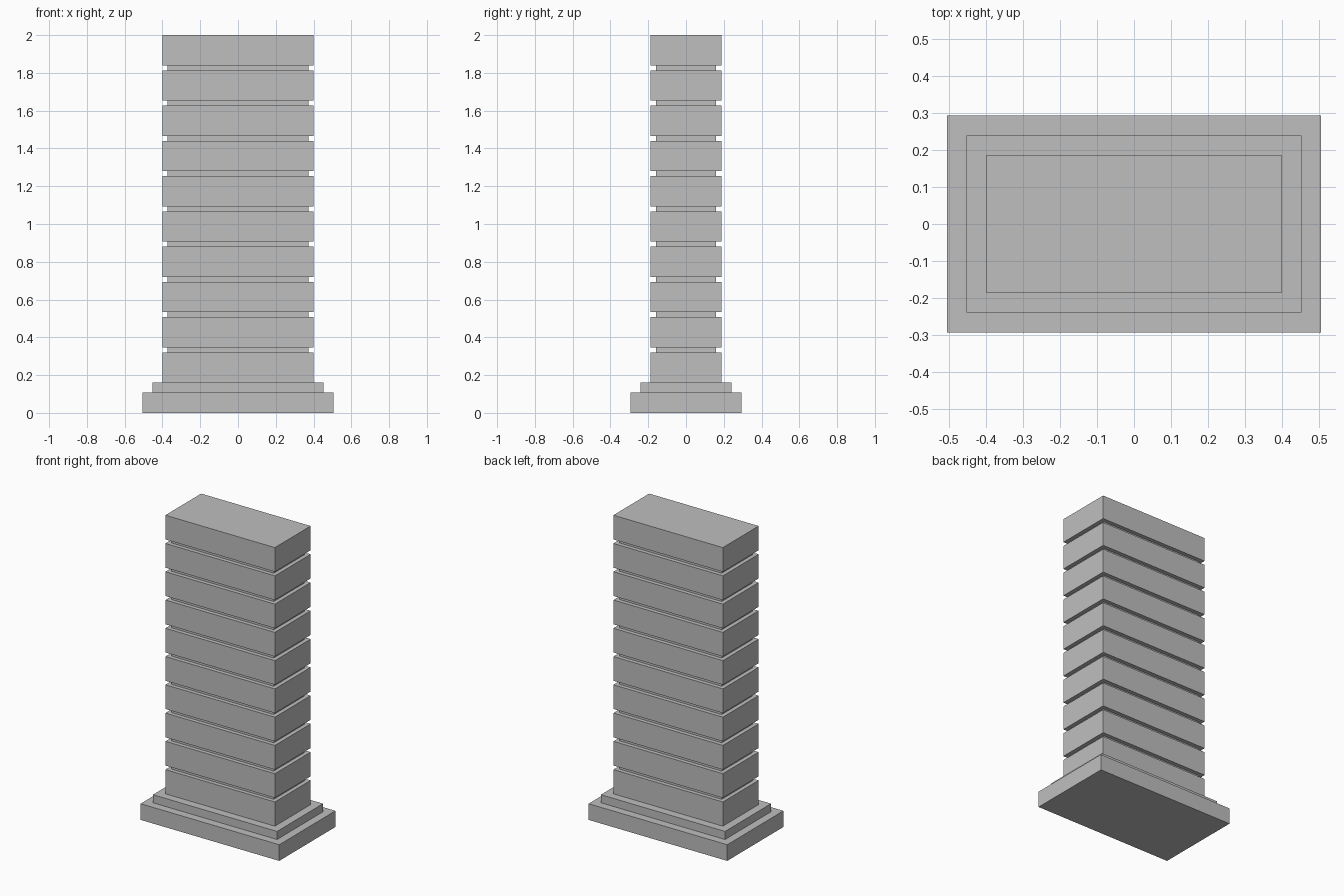
import bpy

cube = bpy.data.objects.get("Cube")
if cube:
    bpy.data.objects.remove(cube, do_unlink=True)

UNIT = 2 / 75  # building module: every dimension is a whole multiple

concrete = bpy.data.materials.new("concrete grey")
concrete.use_nodes = True
grey = (0.52, 0.52, 0.52, 1)
concrete.diffuse_color = grey
concrete.node_tree.nodes["Principled BSDF"].inputs["Base Color"].default_value = grey


def slab(name, half_x, half_y, bottom, height):
    """Add a centred block, sized in modules, and return the height of its top."""
    bpy.ops.mesh.primitive_cube_add(size=2, location=(0, 0, (bottom + height / 2) * UNIT))
    obj = bpy.context.object
    obj.name = obj.data.name = name
    obj.scale = (half_x * UNIT, half_y * UNIT, height / 2 * UNIT)
    bpy.ops.object.transform_apply(location=False, rotation=False, scale=True)
    obj.data.materials.append(concrete)
    return bottom + height


# Stepped plinth
z = slab("plinth", 19, 11, 0, 4)
z = slab("plinth_step", 17, 9, z, 2)

# Storeys separated by recessed joints
STOREYS = 10
for i in range(1, STOREYS + 1):
    z = slab(f"storey_{i}", 15, 7, z, 6)
    if i < STOREYS:
        z = slab(f"recessed_joint_{i}", 14, 6, z, 1)
